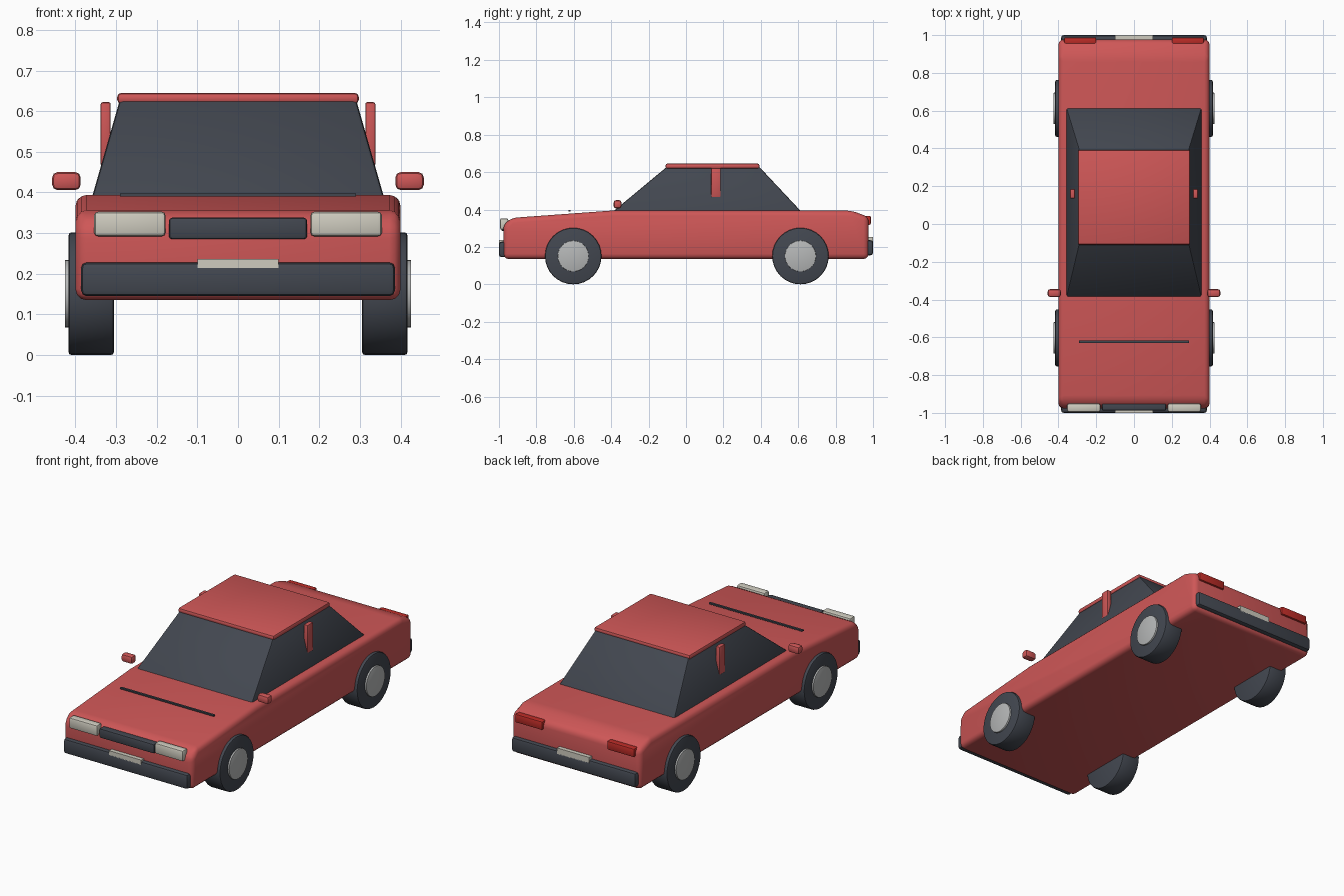
import bpy, bmesh, math
from mathutils import Matrix

if "Cube" in bpy.data.objects:
    bpy.data.objects.remove(bpy.data.objects["Cube"])


def mat(name, rgb):
    m = bpy.data.materials.new(name)
    m.diffuse_color = (*rgb, 1)
    m.use_nodes = True
    m.node_tree.nodes["Principled BSDF"].inputs["Base Color"].default_value = m.diffuse_color
    return m


RED = mat("red paint", (0.62, 0.095, 0.095))
DARK = mat("dark glass and rubber", (0.055, 0.063, 0.08))
LAMP = mat("warm white", (0.62, 0.60, 0.52))
HUB = mat("hub grey", (0.47, 0.48, 0.48))
TAIL = mat("tail lamp red", (0.50, 0.025, 0.02))


def finish(bm, name, material, bevel=0.0, segments=2):
    bmesh.ops.recalc_face_normals(bm, faces=bm.faces)
    me = bpy.data.meshes.new(name)
    bm.to_mesh(me)
    bm.free()
    me.materials.append(material)
    ob = bpy.data.objects.new(name, me)
    bpy.context.collection.objects.link(ob)
    bpy.context.view_layer.objects.active = ob
    for o in bpy.context.selected_objects:
        o.select_set(False)
    ob.select_set(True)
    if bevel:
        b = ob.modifiers.new("bevel", 'BEVEL')
        b.width = bevel
        b.segments = segments
        b.limit_method = 'ANGLE'
        b.angle_limit = math.radians(18)
        bpy.ops.object.modifier_apply(modifier="bevel")
    bpy.ops.object.shade_smooth_by_angle(angle=math.radians(35))
    return ob


def box(name, x, y, z, material, bevel=0.0, segments=2):
    """Box from (min, max) ranges."""
    bm = bmesh.new()
    bmesh.ops.create_cube(bm, size=1)
    for v in bm.verts:
        v.co = [(a + b) / 2 + c * (b - a) for c, (a, b) in zip(v.co, (x, y, z))]
    return finish(bm, name, material, bevel, segments)


def pair(name, x, y, z, material, bevel, segments=2):
    """The same box on both sides."""
    box(name + "_right", x, y, z, material, bevel, segments)
    box(name + "_left", (-x[1], -x[0]), y, z, material, bevel, segments)


def disc(name, x0, x1, y, z, r, material, bevel):
    """Cylinder lying along x."""
    bm = bmesh.new()
    m = Matrix.Translation(((x0 + x1) / 2, y, z)) @ Matrix.Rotation(math.pi / 2, 4, 'Y')
    bmesh.ops.create_cone(bm, cap_ends=True, segments=32, radius1=r, radius2=r,
                          depth=abs(x1 - x0), matrix=m)
    return finish(bm, name, material, bevel)


# Body: side profile extruded across x
profile = [(-0.977, 0.135), (-0.977, 0.315), (-0.935, 0.355), (-0.40, 0.394),
           (0.885, 0.394), (0.977, 0.36), (0.977, 0.135)]
bm = bmesh.new()
face = bm.faces.new([bm.verts.new((-0.40, y, z)) for y, z in profile])
ext = bmesh.ops.extrude_face_region(bm, geom=[face])
for v in ext["geom"]:
    if isinstance(v, bmesh.types.BMVert):
        v.co.x = 0.40
finish(bm, "body", RED, 0.028, 3)

# Glass cabin: tapered block
bm = bmesh.new()
bmesh.ops.create_cube(bm, size=2)
for v in bm.verts:
    top = v.co.z > 0
    x = 0.29 if top else 0.36
    y = ((-0.10, 0.39) if top else (-0.395, 0.62))[v.co.y > 0]
    v.co = (math.copysign(x, v.co.x), y, 0.63 if top else 0.385)
finish(bm, "cabin_glass", DARK, 0.008)

# Roof, door pillars, mirrors, hood line
box("roof", (-0.297, 0.297), (-0.11, 0.393), (0.618, 0.645), RED, 0.01)
pair("door_pillar", (0.313, 0.338), (0.135, 0.185), (0.465, 0.622), RED, 0.005)
pair("mirror", (0.387, 0.457), (-0.387, -0.345), (0.406, 0.45), RED, 0.013)
box("hood_line", (-0.29, 0.29), (-0.629, -0.617), (0.390, 0.398), DARK)

# Front end
pair("headlight", (0.178, 0.354), (-0.995, -0.95), (0.292, 0.353), LAMP, 0.01)
box("grille", (-0.17, 0.17), (-0.988, -0.94), (0.285, 0.338), DARK, 0.008)
box("front_bumper", (-0.386, 0.386), (-1.0, -0.95), (0.145, 0.228), DARK, 0.014)
box("front_plate", (-0.10, 0.10), (-1.0, -0.97), (0.21, 0.237), LAMP)

# Rear end
pair("tail_light", (0.20, 0.37), (0.95, 0.988), (0.318, 0.366), TAIL, 0.007)
box("rear_bumper", (-0.386, 0.386), (0.95, 1.0), (0.155, 0.236), DARK, 0.014)
box("rear_plate", (-0.10, 0.10), (0.97, 1.0), (0.218, 0.252), LAMP)

# Wheels
for side, s in (("right", 1), ("left", -1)):
    for end, y in (("front", -0.603), ("rear", 0.612)):
        disc(f"{end}_{side}_tyre", s * 0.305, s * 0.417, y, 0.151, 0.151, DARK, 0.008)
        disc(f"{end}_{side}_hub", s * 0.39, s * 0.426, y, 0.151, 0.083, HUB, 0.002)
